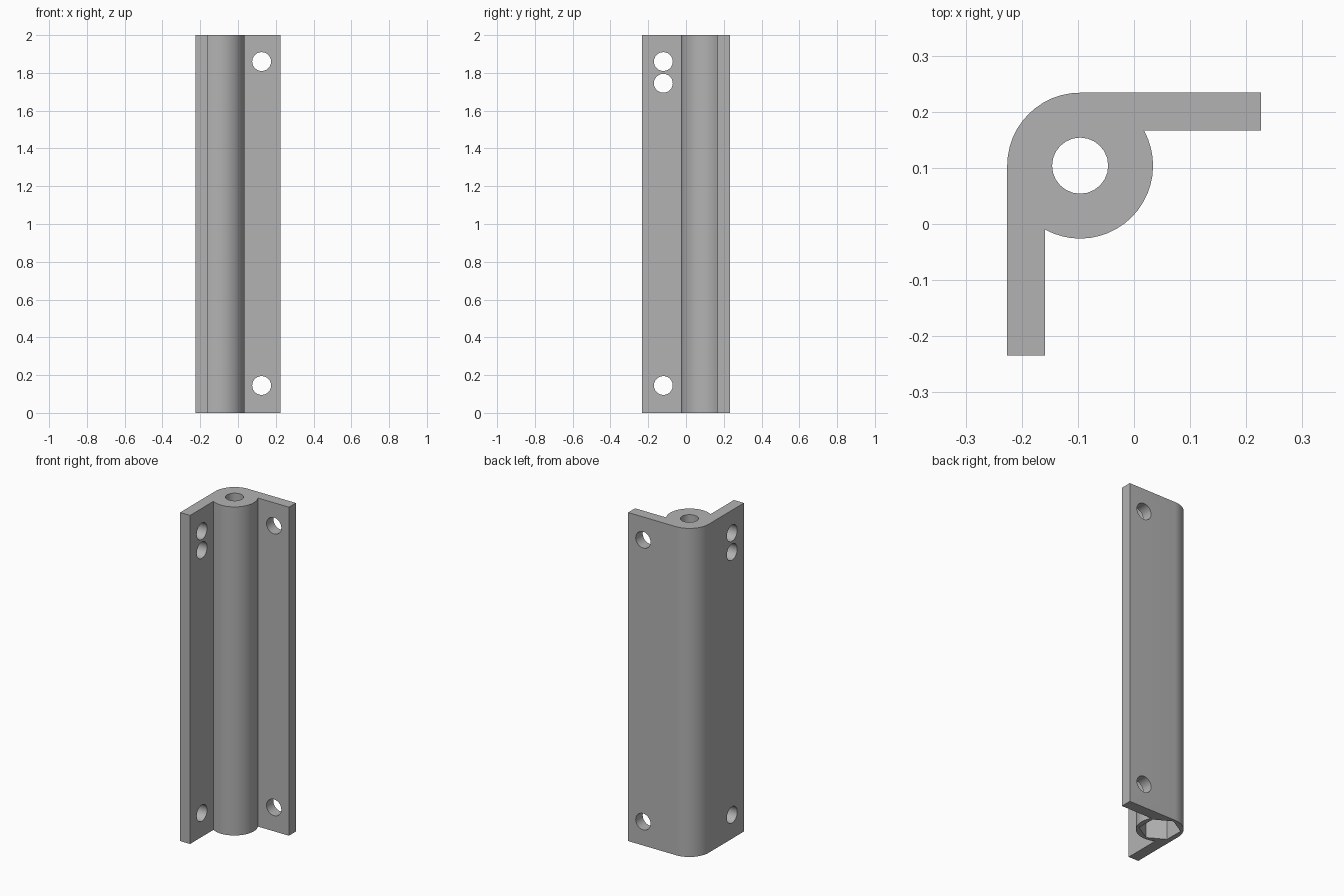
import bpy, bmesh
from math import radians, cos, sin, asin, acos, pi
from mathutils import Matrix

if "Cube" in bpy.data.objects:
    bpy.data.objects.remove(bpy.data.objects["Cube"])

HEIGHT = 2.0
HALF_X, HALF_Y = 0.226, 0.234
RADIUS = 0.13
THICK = 0.067
CX, CY = RADIUS - HALF_X, HALF_Y - RADIUS   # axis of the barrel
HOLE = 0.05

grey = bpy.data.materials.new("plain_grey")
grey.use_nodes = True
colour = (0.45, 0.45, 0.45, 1)
grey.diffuse_color = colour
grey.node_tree.nodes["Principled BSDF"].inputs["Base Color"].default_value = colour


def to_object(bm, name):
    bmesh.ops.recalc_face_normals(bm, faces=bm.faces)
    mesh = bpy.data.meshes.new(name)
    bm.to_mesh(mesh)
    bm.free()
    mesh.materials.append(grey)
    ob = bpy.data.objects.new(name, mesh)
    bpy.context.collection.objects.link(ob)
    return ob


def arc(start, end, steps):
    for i in range(steps + 1):
        a = start + (end - start) * i / steps
        yield CX + RADIUS * cos(a), CY + RADIUS * sin(a)


def prism(name, sides, radius, depth, centre, turn):
    bm = bmesh.new()
    bmesh.ops.create_cone(bm, cap_ends=True, segments=sides, radius1=radius,
                          radius2=radius, depth=depth,
                          matrix=Matrix.Translation(centre) @ turn)
    ob = to_object(bm, name)
    ob.hide_render = True
    return ob


# Angle profile: two flanges meeting at a round barrel
inner_y, inner_x = HALF_Y - THICK, THICK - HALF_X
profile = [(HALF_X, inner_y), (HALF_X, HALF_Y)]
profile += arc(pi / 2, pi, 12)
profile += [(-HALF_X, -HALF_Y), (inner_x, -HALF_Y)]
profile += arc(-acos((inner_x - CX) / RADIUS), asin((inner_y - CY) / RADIUS), 20)

bm = bmesh.new()
base = bm.faces.new([bm.verts.new((x, y, 0)) for x, y in profile])
top = bmesh.ops.extrude_face_region(bm, geom=[base])["geom"]
bmesh.ops.translate(bm, vec=(0, 0, HEIGHT),
                    verts=[g for g in top if isinstance(g, bmesh.types.BMVert)])
bracket = to_object(bm, "hinge_bracket")

# Cutters: bore, hexagonal nut pocket underneath, screw holes
upright = Matrix.Identity(4)
along_x = Matrix.Rotation(pi / 2, 4, "Y")
along_y = Matrix.Rotation(pi / 2, 4, "X")
cutters = [
    prism("bore_cutter", 24, HOLE, HEIGHT + 0.2, (CX, CY, HEIGHT / 2), upright),
    prism("nut_pocket_cutter", 6, 0.115, 0.24, (CX, CY, 0), upright),
]
for z in (0.145, 1.86):
    cutters.append(prism("back_hole_cutter", 24, HOLE, 0.2,
                         (0.125, HALF_Y - THICK / 2, z), along_y))
for z in (0.145, 1.745, 1.86):
    cutters.append(prism("side_hole_cutter", 24, HOLE, 0.2,
                         (THICK / 2 - HALF_X, -0.12, z), along_x))

bpy.context.view_layer.objects.active = bracket
for cutter in cutters:
    cut = bracket.modifiers.new("cut", "BOOLEAN")
    cut.operation = "DIFFERENCE"
    cut.solver = "EXACT"
    cut.object = cutter
    bpy.ops.object.modifier_apply(modifier=cut.name)
    bpy.data.objects.remove(cutter)

bpy.ops.object.select_all(action="DESELECT")
bracket.select_set(True)
bpy.ops.object.shade_smooth_by_angle(angle=radians(30))
